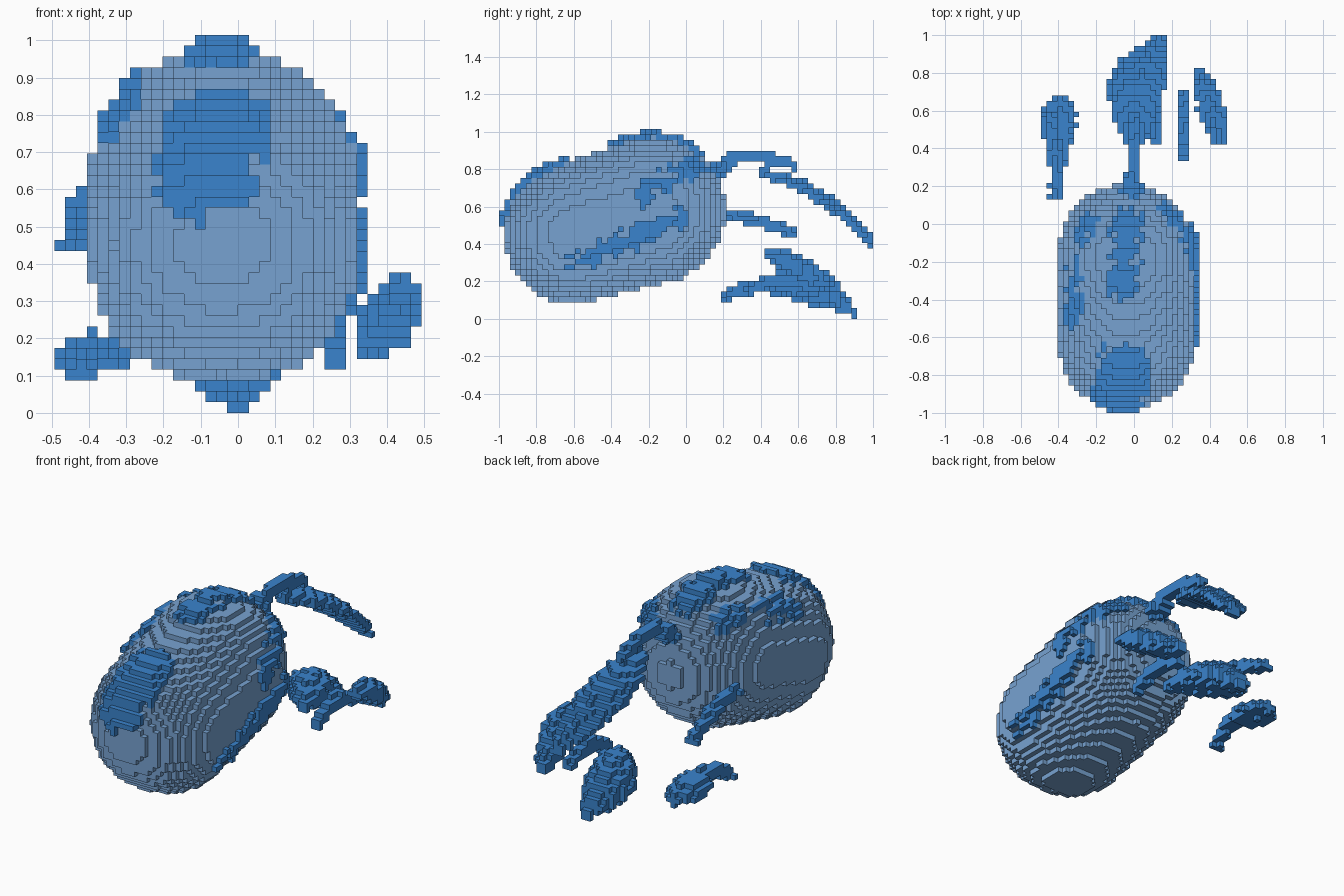
import bpy, bmesh, math, random
from mathutils import Vector

random.seed(4)
if "Cube" in bpy.data.objects:
    bpy.data.objects.remove(bpy.data.objects["Cube"])

V = 2 / 69                      # cube size
occupied = set()                # every filled cell
parts = []                      # (name, cells, material)


def make_material(name, rgb):
    m = bpy.data.materials.new(name)
    m.diffuse_color = (*rgb, 1)
    m.use_nodes = True
    m.node_tree.nodes["Principled BSDF"].inputs["Base Color"].default_value = (*rgb, 1)
    return m


PALE = make_material("pale_steel_blue", (0.185, 0.365, 0.64))
BLUE = make_material("deep_blue", (0.042, 0.23, 0.61))


def centre(c):
    return Vector(((c[0] + .5) * V, (c[1] + .5) * V - 1, (c[2] + .5) * V))


def add_part(name, cells, mat):
    cells = {c for c in cells if 0 <= c[1] < 69 and c[2] >= 0} - occupied
    occupied.update(cells)
    parts.append((name, cells, mat))


# Body: tilted, tapered capsule with a slightly squared section
FRONT, REAR = Vector((-.04, -.6, .455)), Vector((-.04, -.185, .58))
R_FRONT, R_REAR = .375, .395
SQUASH_FRONT, SQUASH_REAR = .97, .915
POWER = 2.2


def along(p, a, b):
    """Fraction along the segment a-b that is nearest to p."""
    return min(1, max(0, (p - a).dot(b - a) / (b - a).length_squared))


def body_distance(p):
    t = along(p, FRONT, REAR)
    d = p - FRONT.lerp(REAR, t)
    d.x /= SQUASH_FRONT + (SQUASH_REAR - SQUASH_FRONT) * t
    in_plane = math.hypot(d.y, d.z)
    size = (abs(d.x) ** POWER + in_plane ** POWER) ** (1 / POWER)
    return size - (R_FRONT + (R_REAR - R_FRONT) * t)


grid = [(i, j, k) for i in range(-17, 17) for j in range(46) for k in range(36)]
dist = {c: body_distance(centre(c)) for c in grid}
add_part("body", {c for c in grid if dist[c] <= 0}, PALE)


def patch(name, start, end, radius):
    """One raised layer of cubes on the body, near the stroke start-end."""
    a, b = Vector(start), Vector(end)
    cells = set()
    for c in grid:
        if 0 < dist[c] <= V * 1.05:
            p = centre(c)
            edge = (p - a.lerp(b, along(p, a, b))).length - radius
            if edge < random.uniform(-.03, .03):
                cells.add(c)
    add_part(name, cells, BLUE)


patch("nose_patch", (-.08, -.94, .65), (-.05, -.75, .80), .135)
patch("crown_patch", (-.06, -.32, .96), (-.03, .02, .95), .08)
patch("upper_right_streak", (-.31, -.49, .775), (-.25, .02, .87), .06)
patch("lower_left_streak", (.33, -.60, .29), (.33, -.02, .54), .05)
patch("upper_left_streak", (.31, -.22, .67), (.18, .08, .84), .055)


def ribbon(name, start, mid, end, width, thickness):
    """Spindle of cubes along a parabola; sizes are half extents."""
    a, m, b = Vector(start), Vector(mid), Vector(end)
    steps = math.ceil(((m - a).length + (b - m).length) / .012)
    cells = set()
    for s in range(steps + 1):
        t = s / steps
        p = a * (1 - t) * (1 - 2 * t) + m * 4 * t * (1 - t) + b * t * (2 * t - 1)
        swell = math.sin(math.pi * t) ** .8 * random.uniform(.85, 1.1)
        w, h = max(.015, width * swell), max(.015, thickness * swell)
        nx, nz = math.ceil(w / .01), math.ceil(h / .01)
        for i in range(-nx, nx + 1):
            for k in range(-nz, nz + 1):
                u, v = i / nx, k / nz
                if u * u + v * v <= 1.01:
                    # the rims droop a little
                    z = max(.005, p.z + v * h - .15 * w * u * u)
                    q = (p.x + u * w, p.y + 1, z)
                    cells.add(tuple(math.floor(n / V) for n in q))
    add_part(name, cells, BLUE)


ribbon("upper_tail_root", (-.01, .06, .75), (-.01, .18, .80), (0, .30, .87), .045, .035)
ribbon("upper_tail", (0, .22, .85), (0, .40, .865), (0, .58, .82), .02, .02)
ribbon("long_tail", (.01, .40, .78), (.02, .72, .65), (.13, .99, .40), .12, .025)
ribbon("lower_tail", (.11, .44, .18), (0, .69, .16), (0, .90, .035), .12, .075)
ribbon("left_tail", (.45, .43, .35), (.405, .63, .26), (.34, .82, .16), .06, .055)
ribbon("right_tail_root", (-.42, .20, .11), (-.40, .32, .17), (-.38, .44, .19), .025, .02)
ribbon("right_tail", (-.38, .36, .18), (-.40, .55, .155), (-.40, .68, .13), .08, .035)
ribbon("right_strand", (-.42, .14, .57), (-.42, .36, .53), (-.45, .58, .455), .018, .02)
ribbon("thin_strand", (.26, .35, .15), (.26, .52, .21), (.27, .70, .16), .02, .025)


# Turn cells into cubes, keeping only exposed sides
def exposed_sides(c):
    for axis in range(3):
        for side in (0, 1):
            neighbour = list(c)
            neighbour[axis] += 2 * side - 1
            if tuple(neighbour) in occupied:
                continue
            corners = []
            for u, v in ((0, 0), (1, 0), (1, 1), (0, 1)):
                q = list(c)
                q[axis] += side
                q[(axis + 1) % 3] += u
                q[(axis + 2) % 3] += v
                corners.append(tuple(q))
            yield corners if side else corners[::-1]


for name, cells, mat in parts:
    bm = bmesh.new()
    verts = {}
    for c in sorted(cells):
        for corners in exposed_sides(c):
            for q in corners:
                if q not in verts:
                    verts[q] = bm.verts.new((q[0] * V, q[1] * V - 1, q[2] * V))
            bm.faces.new([verts[q] for q in corners])
    mesh = bpy.data.meshes.new(name)
    bm.to_mesh(mesh)
    bm.free()
    mesh.materials.append(mat)
    bpy.context.collection.objects.link(bpy.data.objects.new(name, mesh))
